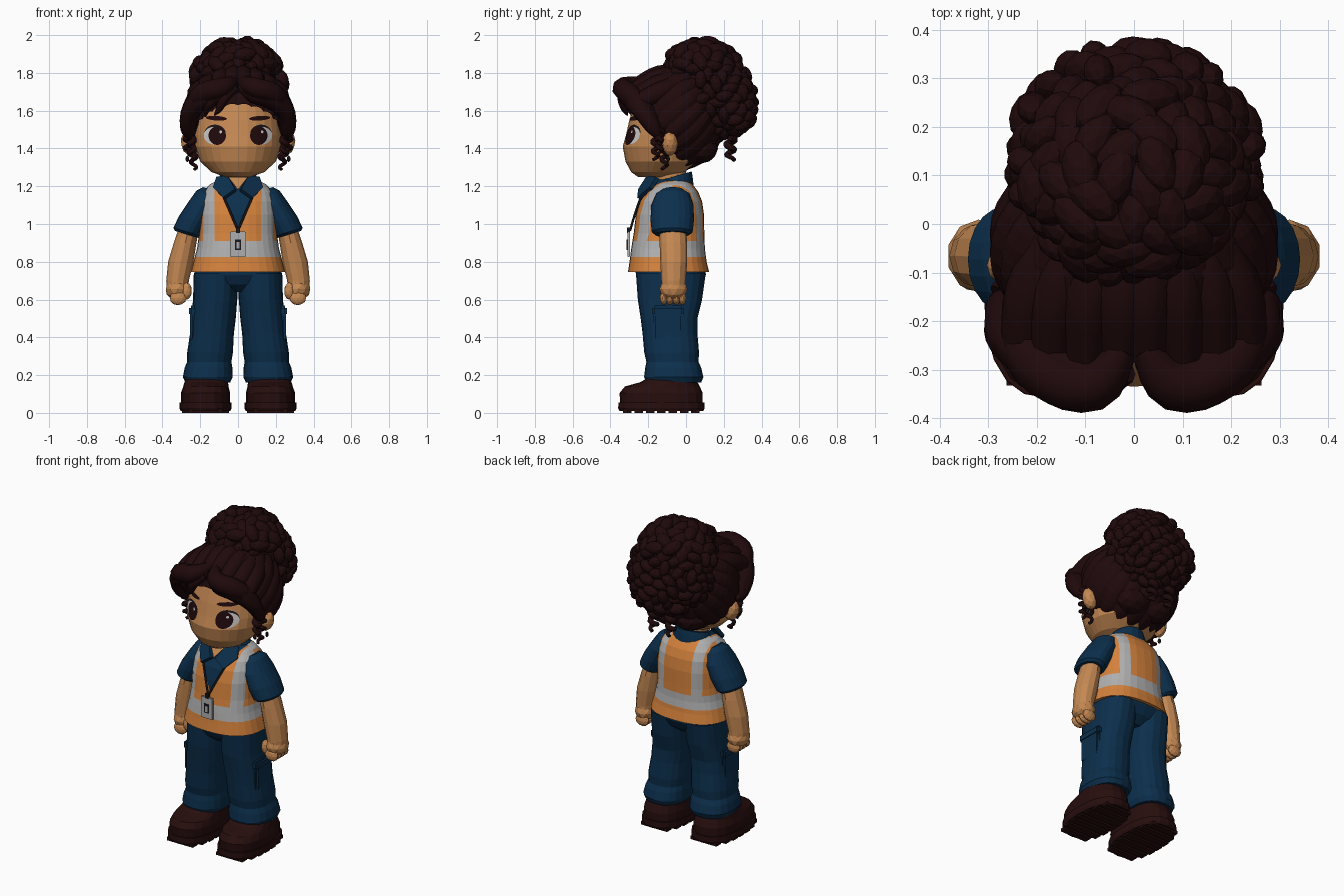
import bpy, bmesh, math, random
from math import sin, cos, pi
from mathutils import Matrix, Vector
from mathutils.bvhtree import BVHTree

random.seed(4)
if "Cube" in bpy.data.objects:
    bpy.data.objects.remove(bpy.data.objects["Cube"])


def material(name, r, g, b):
    m = bpy.data.materials.new(name)
    m.use_nodes = True
    m.diffuse_color = (r, g, b, 1)
    shader = next(n for n in m.node_tree.nodes if n.type == 'BSDF_PRINCIPLED')
    shader.inputs["Base Color"].default_value = (r, g, b, 1)
    shader.inputs["Roughness"].default_value = 0.8
    return m


HAIR = material("dark hair", .014, .0028, .0034)
SHOE = material("boot brown", .02, .0042, .0042)
SKIN = material("tan skin", .55, .245, .085)
BLUE = material("navy cloth", .0035, .028, .072)
ORANGE = material("orange vest", .65, .22, .045)
GREY = material("reflective grey", .43, .43, .43)
BLACK = material("black", .01, .008, .01)
WHITE = material("eye white", .6, .59, .58)


def finish(name, bm, *mats):
    bmesh.ops.recalc_face_normals(bm, faces=bm.faces)
    me = bpy.data.meshes.new(name)
    bm.to_mesh(me)
    bm.free()
    for m in mats:
        me.materials.append(m)
    ob = bpy.data.objects.new(name, me)
    bpy.context.collection.objects.link(ob)
    return ob


def loft_bm(stations, n=20, power=2.0, s=1, tilt=(0, 0)):
    """Stack of rounded rings (x, y, z, rx, ry); tilt leans each ring."""
    bm = bmesh.new()
    rings = []
    for x, y, z, rx, ry in stations:
        ring = []
        for i in range(n):
            a = 2 * pi * i / n
            dx = rx * math.copysign(abs(cos(a)) ** (2 / power), cos(a))
            dy = ry * math.copysign(abs(sin(a)) ** (2 / power), sin(a))
            ring.append(bm.verts.new((s * (x + dx), y + dy, z + tilt[0] * dx + tilt[1] * dy)))
        rings.append(ring)
    for a, b in zip(rings, rings[1:]):
        for i in range(n):
            j = (i + 1) % n
            bm.faces.new((a[i], a[j], b[j], b[i]))
    bm.faces.new(rings[0])
    bm.faces.new(rings[-1])
    return bm


def loft(name, stations, mat, **kw):
    return finish(name, loft_bm(stations, **kw), mat)


def balls(name, specs, mat, sub=2):
    """One object from ellipsoids: (location, scale, rotation matrix)."""
    bm = bmesh.new()
    for loc, size, rot in specs:
        mtx = Matrix.Translation(loc) @ rot.to_4x4() @ Matrix.Diagonal((*size, 1))
        bmesh.ops.create_icosphere(bm, subdivisions=sub, radius=1, matrix=mtx)
    return finish(name, bm, mat)


def box(name, loc, size, mat, bevel=0.0):
    bm = bmesh.new()
    bmesh.ops.create_cube(bm, size=1, matrix=Matrix.Translation(loc) @ Matrix.Diagonal((*size, 1)))
    if bevel:
        bmesh.ops.bevel(bm, geom=bm.edges[:], offset=bevel, segments=2, affect='EDGES')
    return finish(name, bm, mat)


def tube(name, points, radii, mat, res=4):
    cu = bpy.data.curves.new(name, 'CURVE')
    cu.dimensions = '3D'
    cu.bevel_depth, cu.bevel_resolution = 1, 2
    cu.resolution_u, cu.use_fill_caps = res, True
    sp = cu.splines.new('BEZIER')
    sp.bezier_points.add(len(points) - 1)
    for bp, p, r in zip(sp.bezier_points, points, radii):
        bp.co, bp.radius = p, r
        bp.handle_left_type = bp.handle_right_type = 'AUTO'
    cu.materials.append(mat)
    ob = bpy.data.objects.new(name, cu)
    bpy.context.collection.objects.link(ob)
    bpy.ops.object.select_all(action='DESELECT')
    ob.select_set(True)
    bpy.context.view_layer.objects.active = ob
    bpy.ops.object.convert(target='MESH')


def plate(name, corners, mat, thick):
    bm = bmesh.new()
    bm.faces.new([bm.verts.new(c) for c in corners])
    mod = finish(name, bm, mat).modifiers.new("thickness", 'SOLIDIFY')
    mod.thickness, mod.offset = thick, 0


NONE = Matrix.Identity(3)

# Head, with painted shapes laid on the face
HEAD = [(0, -.17, 1.25, .07, .085), (0, -.15, 1.275, .14, .14), (0, -.12, 1.33, .2, .2),
        (0, -.115, 1.41, .228, .22), (0, -.11, 1.47, .232, .208), (0, -.1, 1.55, .225, .2),
        (0, -.09, 1.65, .2, .18), (0, -.07, 1.74, .13, .12)]
head = loft_bm(HEAD, n=28)
face = BVHTree.FromBMesh(head)
finish("head", head, SKIN)


def face_paint(name, cx, cz, rx, rz, mat, off, turn=0.0):
    bm = bmesh.new()
    bmesh.ops.create_grid(bm, x_segments=10, y_segments=10, size=1)
    for v in bm.verts:
        u, w = v.co.x, v.co.y
        dx, dz = rx * u * math.sqrt(1 - w * w / 2), rz * w * math.sqrt(1 - u * u / 2)
        x, z = cx + dx * cos(turn) - dz * sin(turn), cz + dx * sin(turn) + dz * cos(turn)
        hit = face.ray_cast(Vector((x, -1, z)), Vector((0, 1, 0)))[0]
        v.co = (x, (hit.y if hit else -.2) - off, z)
    finish(name, bm, mat)


for s, side in ((1, "left"), (-1, "right")):
    face_paint(side + "_lash", s * .122, 1.478, .057, .048, BLACK, .003)
    face_paint(side + "_eye_white", s * .128, 1.468, .053, .046, WHITE, .005)
    face_paint(side + "_iris", s * .11, 1.468, .046, .049, HAIR, .007)
    face_paint(side + "_glint", s * .11 + .018, 1.488, .007, .008, WHITE, .009)
    face_paint(side + "_brow", s * .115, 1.56, .056, .012, HAIR, .006, s * .06)
    balls(side + "_ear", [((s * .258, -.085, 1.425), (.044, .042, .066), Matrix.Rotation(s * .25, 3, 'Y'))], SKIN)
    balls(side + "_earring", [((s * .268, -.095, 1.345), (.01, .01, .017), NONE)], BLACK)

# Hair cap: ridged strands running back towards the bun, cut open for the face
cap = bmesh.new()
bmesh.ops.create_uvsphere(cap, u_segments=80, v_segments=20, radius=1)
for v in cap.verts:
    ridge = 1 + .035 * abs(sin(10 * math.atan2(v.co.y, v.co.x)))
    v.co = Matrix.Rotation(-.9, 3, 'X') @ (v.co * ridge)
    v.co = (v.co.x * .29, v.co.y * .245 - .04, v.co.z * .275 + 1.565)
bmesh.ops.bisect_plane(cap, geom=cap.verts[:] + cap.edges[:] + cap.faces[:],
                       plane_co=(0, -.3, 1.66), plane_no=(0, -.38, -.27), clear_outer=True)
finish("hair_cap", cap, HAIR)

# Curly bun: overlapping curls around a leaning core
curls = [((0, .125, 1.71), (.22, .19, .235), Matrix.Rotation(.25, 3, 'X'))]
COUNT = 170
for i in range(COUNT):
    h = 1 - 2 * (i + .5) / COUNT
    a = i * 2.39996
    r = (1 - h * h) ** .45
    d = Vector((r * cos(a), r * sin(a), h))
    if d.y < -.35 and d.z < .35:
        continue
    grow = random.uniform(-.012, .014)
    loc = Vector((d.x * .23, .125 + d.y * .21 - .06 * d.z, 1.715 + d.z * .243)) + d * grow
    rot = d.to_track_quat('Z', 'Y').to_matrix() @ Matrix.Rotation(random.uniform(0, pi), 3, 'Z')
    size = 1.25 if h > .5 else 1.0
    curls.append((loc, (.052 * size, .032 * size, .036), rot))
balls("curly_bun", curls, HAIR)

# Crown strands, fringe, side locks and ringlets
for s, side in ((1, "left"), (-1, "right")):
    for k, x in enumerate((.025, .09, .155, .21)):
        drop = 2 * x * x
        tube(f"{side}_crown_strand_{k}",
             [(s * x * .7, -.01, 1.79 - drop / 2), (s * x, -.14, 1.785 - drop), (s * x * 1.1, -.27, 1.725 - drop)],
             (.05, .056, .045), HAIR)
    for k, (rise, out) in enumerate(((0, 0), (.018, -.033), (-.012, .01))):
        tube(f"{side}_fringe_{k}",
             [(s * .02, -.27 - out / 2, 1.735 + rise), (s * .085, -.315 + out / 2, 1.705 + rise),
              (s * .18, -.29 + out / 2, 1.675 + rise), (s * (.247 + out / 2), -.235, 1.61 + rise),
              (s * (.262 + out / 2), -.175, 1.52 + rise), (s * .25, -.12, 1.44)],
             (.03, .055, .058, .05, .04, .015), HAIR)
    for k in range(3):
        x, y, top, drop = ((.245, -.16, 1.47, .13), (.235, -.115, 1.44, .15), (.265, -.14, 1.5, .13))[k]
        steps = 13
        tube(f"{side}_ringlet_{k}",
             [(s * (x + .015 * cos(i * 1.3)), y + .015 * sin(i * 1.3), top - drop * i / steps)
              for i in range(steps + 1)],
             [.018 - .009 * i / steps for i in range(steps + 1)], HAIR, 2)
    tube(side + "_nape_curl", [(s * .06 + .02 * cos(i * 1.3), .235 + .02 * sin(i * 1.3), 1.46 - .011 * i)
                               for i in range(12)], [.022 - .001 * i for i in range(12)], HAIR, 2)
    balls(side + "_nape_hair", [((s * .08, .08, 1.4), (.11, .09, .08), NONE)], HAIR)
tube("loose_forelock", [(-.02, -.3, 1.72), (-.07, -.335, 1.67), (-.1, -.325, 1.61), (-.125, -.31, 1.575)],
     (.03, .03, .02, .004), HAIR)
tube("loose_wisp", [(-.09, -.32, 1.69), (-.15, -.315, 1.64), (-.175, -.28, 1.57)], (.03, .03, .006), HAIR)

# Vest: bands, shoulder strips and the shirt opening are cut and coloured by position
torso = loft_bm([(0, -.0925, .745, .25, .215), (0, -.095, .8, .236, .204), (0, -.095, .87, .217, .195),
                 (0, -.09, .95, .206, .187), (0, -.085, 1.05, .206, .18), (0, -.08, 1.12, .2, .165),
                 (0, -.075, 1.17, .186, .14), (0, -.07, 1.21, .15, .105), (0, -.07, 1.235, .1, .08)],
                n=32, power=2.5)
LOW, HIGH, VEE, SLOPE = .825, .91, .975, .46
FRONT_STRIP, BACK_STRIP = (.125, .184), (.095, .152)
cuts = [((0, 0, z), (0, 0, 1)) for z in (LOW, HIGH)]
cuts += [((s * x, 0, 0), (1, 0, 0)) for s in (1, -1) for x in FRONT_STRIP + BACK_STRIP]
cuts += [((0, 0, VEE), (s, 0, -SLOPE)) for s in (1, -1)]
for co, no in cuts:
    bmesh.ops.bisect_plane(torso, geom=torso.verts[:] + torso.edges[:] + torso.faces[:],
                           plane_co=co, plane_no=no)
for f in torso.faces:
    c = f.calc_center_median()
    inner, outer = FRONT_STRIP if c.y < -.08 else BACK_STRIP
    if c.y < -.08 and abs(c.x) < SLOPE * (c.z - VEE):
        f.material_index = 2
    elif LOW < c.z < HIGH or (c.z > HIGH and inner < abs(c.x) < outer):
        f.material_index = 1
finish("vest", torso, ORANGE, GREY, BLUE)

# Neck and collar
loft("neck", [(0, -.08, 1.15, .08, .08), (0, -.08, 1.34, .08, .08)], SKIN, n=16)
loft("collar", [(0, -.085, 1.17, .14, .125), (0, -.075, 1.22, .115, .11), (0, -.07, 1.25, .1, .1)],
     BLUE, tilt=(0, .28))
plate("open_neck", [(-.05, -.195, 1.245), (.05, -.195, 1.245), (0, -.24, 1.18)], SKIN, .008)
for s, side in ((1, "left"), (-1, "right")):
    plate(side + "_collar_flap", [(s * .05, -.2, 1.25), (s * .11, -.15, 1.245), (s * .128, -.185, 1.19),
                                  (s * .075, -.25, 1.135), (s * .012, -.245, 1.18)], BLUE, .022)
    tube(side + "_lanyard", [(s * .075, -.24, 1.14), (s * .04, -.268, 1.06), (0, -.296, .965)], (.006,) * 3, BLACK)

# Badge
box("badge", (0, -.304, .893), (.084, .014, .136), GREY, .004)
box("badge_clip", (0, -.304, .967), (.022, .016, .03), BLACK)
box("badge_photo", (0, -.312, .89), (.034, .004, .056), BLACK)
box("badge_photo_centre", (0, -.314, .887), (.018, .004, .036), GREY)

for s, side in ((1, "left"), (-1, "right")):
    # Sleeve, arm and hand
    loft(side + "_sleeve", [(.15, -.07, 1.185, .035, .05), (.165, -.07, 1.16, .055, .088),
                            (.19, -.072, 1.1, .07, .112), (.235, -.073, 1.02, .077, .115),
                            (.268, -.073, .958, .074, .108), (.272, -.073, .945, .062, .09)],
         BLUE, s=s, tilt=(.3, 0))
    loft(side + "_arm", [(.255, -.07, 1, .052, .068), (.28, -.067, .9, .06, .073), (.303, -.065, .8, .067, .071),
                         (.32, -.066, .7, .06, .065), (.322, -.066, .64, .056, .065)], SKIN, n=12, s=s)
    fingers = [((s * .317, -.118 + .033 * i, .608), (.045, .021, .038), NONE) for i in range(4)]
    balls(side + "_hand", fingers + [((s * .32, -.066, .655), (.065, .075, .06), NONE),
                                     ((s * .272, -.11, .645), (.028, .026, .046), NONE)], SKIN)
    # Trouser leg and cargo pocket
    loft(side + "_trouser_leg", [(.16, -.065, .16, .118, .145), (.16, -.065, .19, .132, .157), (.156, -.068, .24, .126, .148),
                                 (.152, -.072, .27, .117, .138), (.148, -.076, .32, .121, .145), (.138, -.085, .42, .116, .145),
                                 (.13, -.09, .5, .118, .15), (.121, -.085, .6, .117, .17), (.116, -.08, .74, .118, .185)],
         BLUE, s=s, power=2.4)
    box(side + "_cargo_pocket", (s * .232, -.095, .465), (.045, .155, .17), BLUE, .012)
    box(side + "_pocket_flap", (s * .234, -.095, .54), (.052, .168, .055), BLUE, .012)
    # Boot with a wider sole and tread lugs
    loft(side + "_boot", [(.172, -.13, .05, .129, .218), (.172, -.132, .105, .13, .22), (.17, -.125, .14, .12, .198),
                          (.168, -.09, .163, .115, .15), (.165, -.06, .195, .11, .13)], SHOE, s=s, power=2.4)
    loft(side + "_sole", [(.172, -.13, .01, .132, .222), (.172, -.13, .025, .138, .229), (.172, -.13, .056, .137, .228)],
         SHOE, s=s, power=2.5)
    for i in range(7):
        y = -.31 + .06 * i
        wide = .25 * (1 - abs((y + .13) / .228) ** 2.5) ** .4
        box(f"{side}_lug_{i}", (s * .172, y, .01), (wide, .045, .02), SHOE)

# Hips
loft("hips", [(0, -.08, .64, .15, .11), (0, -.08, .68, .222, .16), (0, -.08, .73, .232, .185),
              (0, -.085, .78, .222, .185)], BLUE, n=24, power=2.4)
